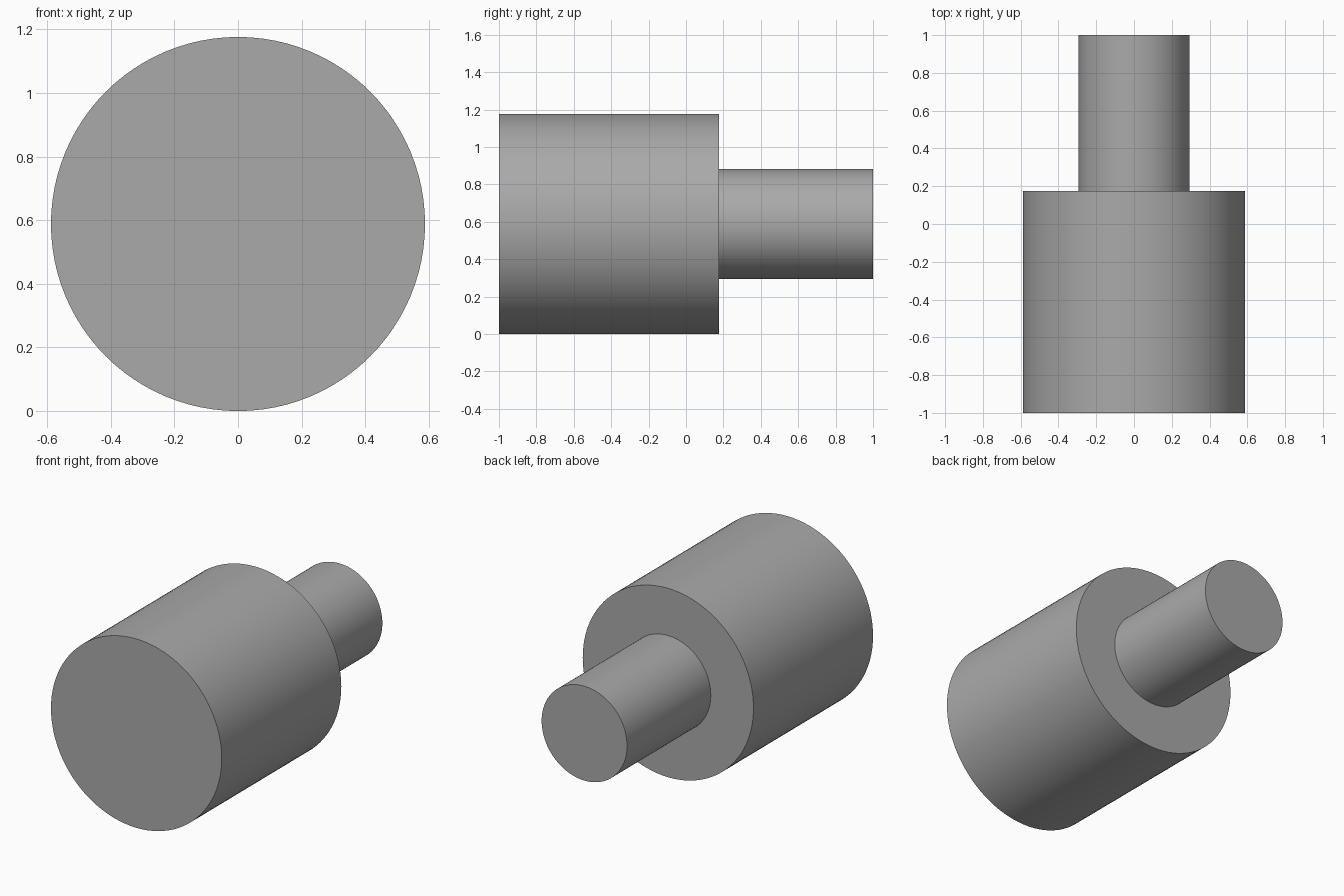
import bpy, bmesh, math

if "Cube" in bpy.data.objects:
    bpy.data.objects.remove(bpy.data.objects["Cube"])

SIDES = 96
R_BODY, R_SHAFT = 0.588, 0.294
Y_FRONT, Y_STEP, Y_BACK = -1.0, 0.176, 1.0

grey = bpy.data.materials.new("plain_grey")
grey.diffuse_color = (0.4, 0.4, 0.4, 1)
grey.use_nodes = True
grey.node_tree.nodes["Principled BSDF"].inputs["Base Color"].default_value = grey.diffuse_color

# Stepped pin: wide body and narrow shaft turned around the y axis
bm = bmesh.new()
rings = []
for r, y in [(R_BODY, Y_FRONT), (R_BODY, Y_STEP), (R_SHAFT, Y_STEP), (R_SHAFT, Y_BACK)]:
    rings.append([bm.verts.new((r * math.cos(a), y, R_BODY + r * math.sin(a)))
                  for a in (2 * math.pi * i / SIDES for i in range(SIDES))])
for lo, hi in zip(rings, rings[1:]):
    for i in range(SIDES):
        j = (i + 1) % SIDES
        bm.faces.new((lo[i], lo[j], hi[j], hi[i]))

# Flat end caps
bm.faces.new(rings[0])
bm.faces.new(rings[-1])
bmesh.ops.recalc_face_normals(bm, faces=bm.faces)

mesh = bpy.data.meshes.new("stepped_pin")
bm.to_mesh(mesh)
bm.free()
mesh.materials.append(grey)
pin = bpy.data.objects.new("stepped_pin", mesh)
bpy.context.collection.objects.link(pin)

# Smooth round sides, sharp rims
bpy.context.view_layer.objects.active = pin
pin.select_set(True)
bpy.ops.object.shade_smooth_by_angle(angle=math.radians(30))
